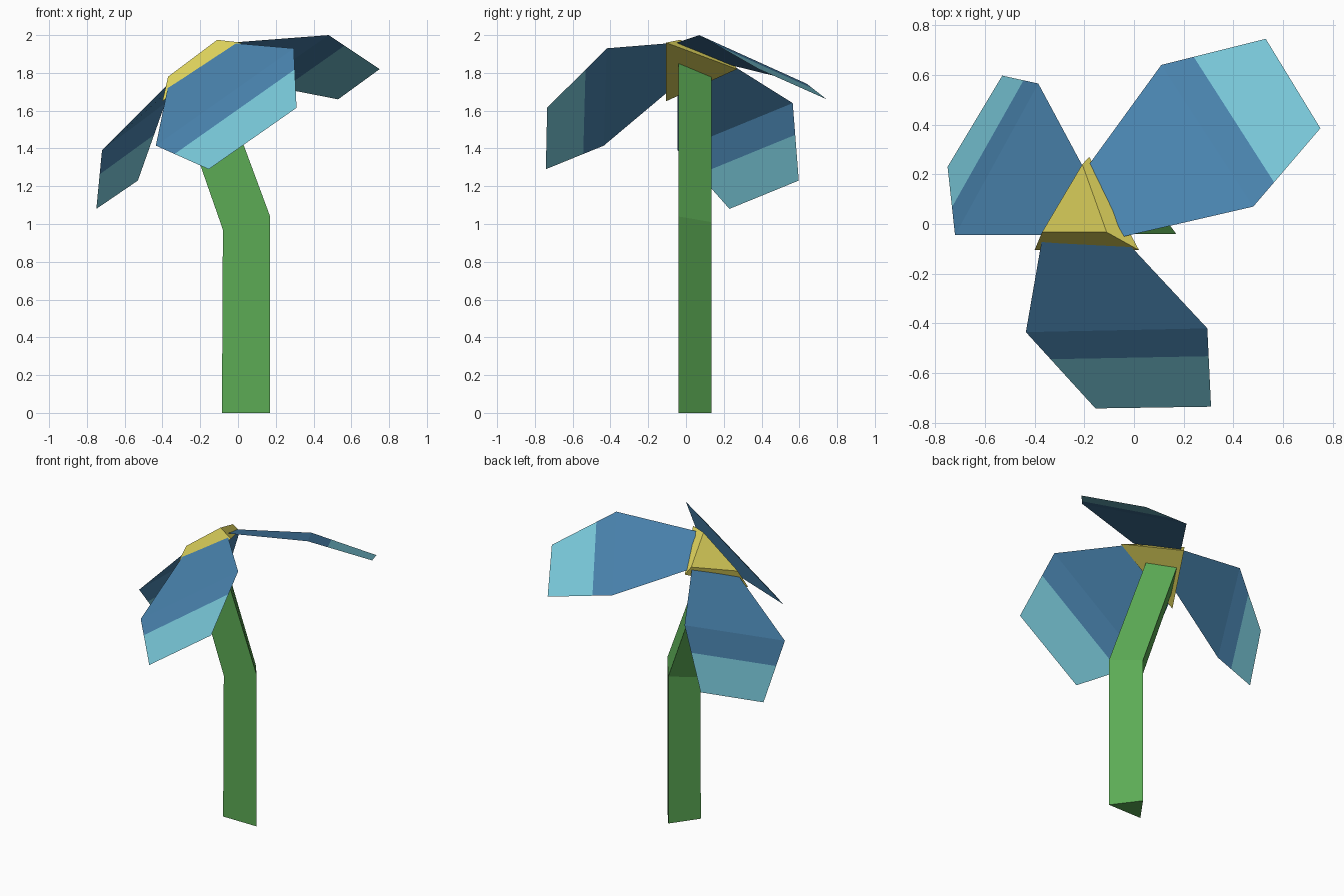
import bpy
import bmesh
from mathutils import Vector

if "Cube" in bpy.data.objects:
    bpy.data.objects.remove(bpy.data.objects["Cube"])


def material(name, rgb):
    # sRGB 0-255 to linear
    m = bpy.data.materials.new(name)
    lin = [(c / 255 / 12.92) if c < 11 else ((c / 255 + 0.055) / 1.055) ** 2.4 for c in rgb]
    m.diffuse_color = (*lin, 1.0)
    m.use_nodes = True
    m.node_tree.nodes["Principled BSDF"].inputs["Base Color"].default_value = m.diffuse_color
    return m


green = material("stem green", (92, 171, 85))
yellow = material("centre yellow", (221, 210, 92))
blue = material("petal blue", (73, 131, 174))
cyan = material("petal tip cyan", (121, 200, 217))


def loft(name, rings, mats, closed=True, tip_row=None):
    """Bridge successive rings of points; closed rings get end caps."""
    bm = bmesh.new()
    rows = [[bm.verts.new(p) for p in ring] for ring in rings]
    n = len(rows[0])
    for i, (a, b) in enumerate(zip(rows, rows[1:])):
        for k in range(n if closed else n - 1):
            j = (k + 1) % n
            f = bm.faces.new((a[k], a[j], b[j], b[k]))
            if tip_row is not None and i >= tip_row:
                f.material_index = 1
    if closed:
        bm.faces.new(rows[0][::-1])
        bm.faces.new(rows[-1])
        bmesh.ops.recalc_face_normals(bm, faces=bm.faces)
    else:
        # open sheets face upward
        for f in bm.faces:
            f.normal_update()
            if f.normal.z < 0:
                f.normal_flip()
    me = bpy.data.meshes.new(name)
    bm.to_mesh(me)
    bm.free()
    for m in mats:
        me.materials.append(m)
    ob = bpy.data.objects.new(name, me)
    bpy.context.collection.objects.link(ob)
    return ob


# Stem: bent triangular prism
loft("stem", [
    [(-0.085, -0.04, 0.0), (0.17, -0.04, 0.0), (0.04, 0.135, 0.0)],
    [(-0.08, -0.04, 0.97), (0.17, -0.04, 1.04), (0.04, 0.135, 1.01)],
    [(-0.335, -0.04, 1.70), (-0.13, -0.04, 1.85), (-0.235, 0.135, 1.78)],
], [green])

# Flower centre: tilted triangular frustum
loft("flower_centre", [
    [(-0.40, -0.105, 1.65), (0.02, -0.105, 1.96), (-0.18, 0.27, 1.82)],
    [(-0.37, -0.033, 1.78), (-0.11, -0.033, 1.975), (-0.208, 0.24, 1.868)],
], [yellow])


# Petals: base edge, fold edge, tip edge; colour changes part way past the fold
def petal(name, base, fold, tip, split):
    base, fold, tip = ([Vector(p) for p in e] for e in (base, fold, tip))
    line = [f.lerp(t, split) for f, t in zip(fold, tip)]
    loft(name, [base, fold, line, tip], [blue, cyan], closed=False, tip_row=2)


petal("right_petal",
      [(-0.04, -0.05, 1.96), (-0.195, 0.22, 1.845)],
      [(0.48, 0.07, 2.0), (0.11, 0.64, 1.742)],
      [(0.75, 0.385, 1.82), (0.53, 0.745, 1.66)], 0.31)
petal("front_petal",
      [(-0.37, -0.06, 1.73), (-0.05, -0.05, 1.96)],
      [(-0.435, -0.435, 1.415), (0.295, -0.42, 1.93)],
      [(-0.155, -0.742, 1.29), (0.31, -0.735, 1.615)], 0.355)
petal("left_petal",
      [(-0.205, 0.23, 1.85), (-0.375, -0.045, 1.735)],
      [(-0.385, 0.565, 1.64), (-0.72, -0.045, 1.39)],
      [(-0.53, 0.597, 1.23), (-0.75, 0.23, 1.08)], 0.41)
